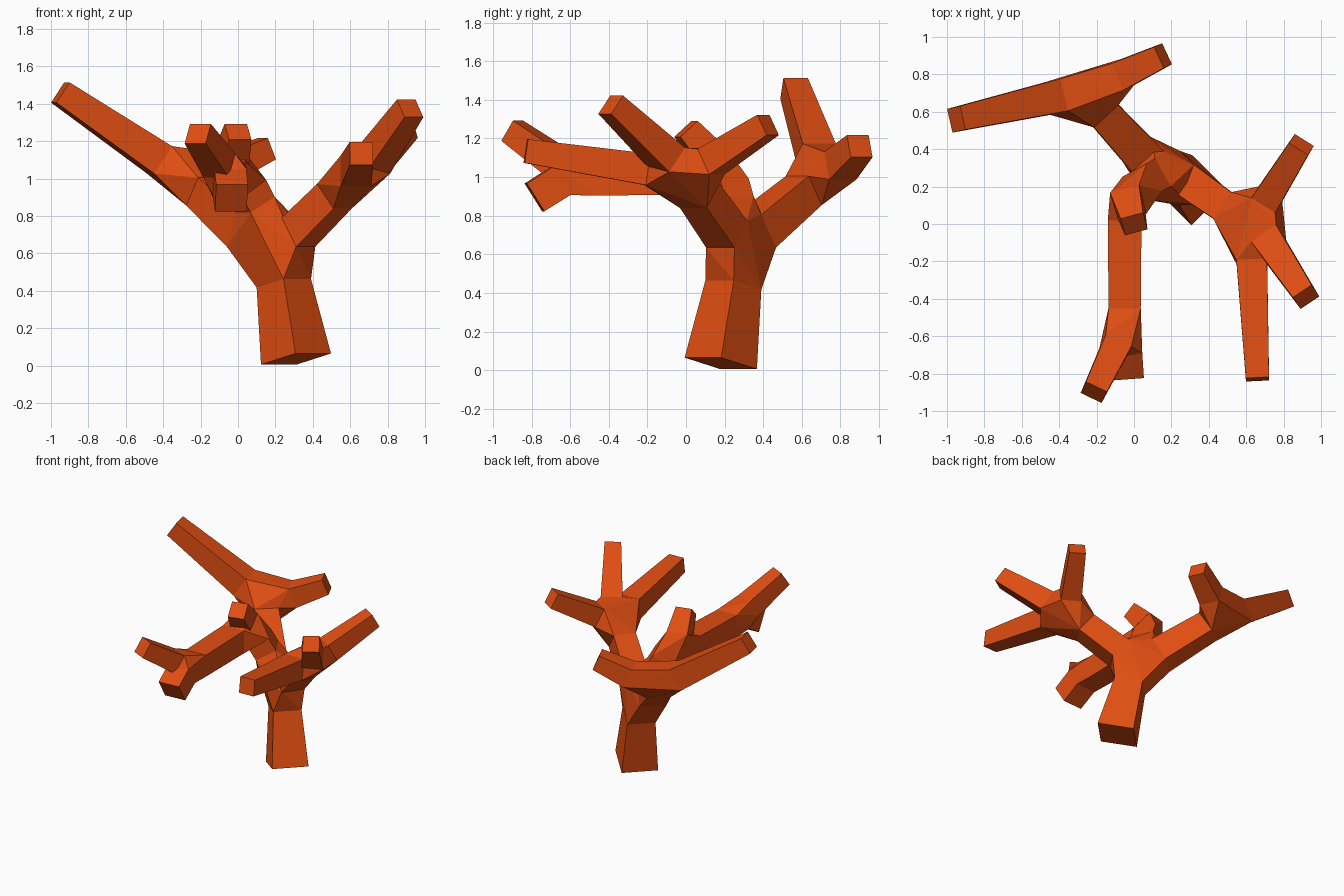
import bpy, bmesh
from mathutils import Vector

cube = bpy.data.objects.get("Cube")
if cube:
    bpy.data.objects.remove(cube, do_unlink=True)

# Each limb: points along its centre as (x, y, z, half width)
LIMBS = {
    "trunk": [(.31, .18, .035, .134), (.245, .245, .44, .104)],
    "left_limb": [(.315, .21, .705, .09), (.515, .07, .905, .085)],
    "left_back_twig": [(.71, .13, 1.08, .075), (.895, .425, 1.27, .06)],
    "left_front_twig": [(.72, -.09, 1.09, .08), (.92, -.39, 1.375, .06)],
    "left_low_twig": [(.63, -.2, 1.04, .082), (.66, -.83, 1.135, .062)],
    "back_limb": [(.05, .36, .72, .1), (-.18, .61, .93, .088)],
    "back_long_twig": [(-.42, .68, 1.1, .088), (-.95, .56, 1.46, .065)],
    "back_short_twig": [(-.06, .8, 1.06, .078), (.155, .9, 1.16, .062)],
    "front_limb": [(.09, .24, .86, .085), (.045, .215, .95, .085)],
    "upright_twig": [(-.035, .13, 1.1, .08), (0, 0, 1.25, .062)],
    "forward_limb": [(-.05, .02, 1.0, .09), (-.05, -.45, .99, .086)],
    "forward_high_twig": [(-.1, -.66, 1.07, .075), (-.215, -.9, 1.24, .062)],
    "forward_low_twig": [(-.045, -.65, .98, .086), (-.035, -.785, .895, .085)],
}

# Each joint: the limb that arrives, then the limbs that leave
JOINTS = [
    ("trunk", "left_limb", "back_limb", "front_limb"),
    ("left_limb", "left_back_twig", "left_front_twig", "left_low_twig"),
    ("back_limb", "back_long_twig", "back_short_twig"),
    ("front_limb", "upright_twig", "forward_limb"),
    ("forward_limb", "forward_high_twig", "forward_low_twig"),
]

bm = bmesh.new()


def make_limb(points):
    """Square tube with level edges, open at both ends."""
    centres = [Vector(p[:3]) for p in points]
    rings = []
    for i, c in enumerate(centres):
        d = (centres[min(i + 1, len(points) - 1)] - centres[max(i - 1, 0)]).normalized()
        u = d.cross(Vector((0, 0, 1))).normalized()
        v = d.cross(u)
        s = points[i][3]
        rings.append([bm.verts.new(c + s * (a * u + b * v))
                      for a, b in ((1, 1), (-1, 1), (-1, -1), (1, -1))])
    for r0, r1 in zip(rings, rings[1:]):
        for i in range(4):
            j = (i + 1) % 4
            bm.faces.new((r0[i], r0[j], r1[j], r1[i]))
    return rings


def make_joint(rings):
    """Hull around the limb ends, left open where the limbs attach."""
    verts = [v for ring in rings for v in ring]
    middle = sum((v.co for v in verts), Vector()) / len(verts)
    old = set(bm.faces)
    bmesh.ops.convex_hull(bm, input=verts, use_existing_faces=False)
    inner = []
    for f in set(bm.faces) - old:
        if any(all(v in ring for v in f.verts) for ring in rings):
            inner.append(f)
            continue
        f.normal_update()
        if f.normal.dot(f.calc_center_median() - middle) < 0:
            f.normal_flip()
    bmesh.ops.delete(bm, geom=inner, context='FACES_ONLY')


limbs = {name: make_limb(points) for name, points in LIMBS.items()}
for parent, *children in JOINTS:
    make_joint([limbs[parent][-1]] + [limbs[c][0] for c in children])

# Cut ends: the foot of the trunk and the tip of every twig
bm.faces.new(limbs["trunk"][0][::-1])
for name, rings in limbs.items():
    if name.endswith("twig"):
        bm.faces.new(rings[-1])

bmesh.ops.delete(bm, geom=[e for e in bm.edges if e.is_wire], context='EDGES')
bm.normal_update()

mesh = bpy.data.meshes.new("forked_branch")
bm.to_mesh(mesh)
bm.free()

# Rust orange bark
bark = bpy.data.materials.new("rust_orange")
bark.use_nodes = True
colour = (.74, .075, .006, 1)
bark.diffuse_color = colour
for node in bark.node_tree.nodes:
    if node.type == 'BSDF_PRINCIPLED':
        node.inputs["Base Color"].default_value = colour
mesh.materials.append(bark)

branch = bpy.data.objects.new("forked_branch", mesh)
bpy.context.collection.objects.link(branch)
